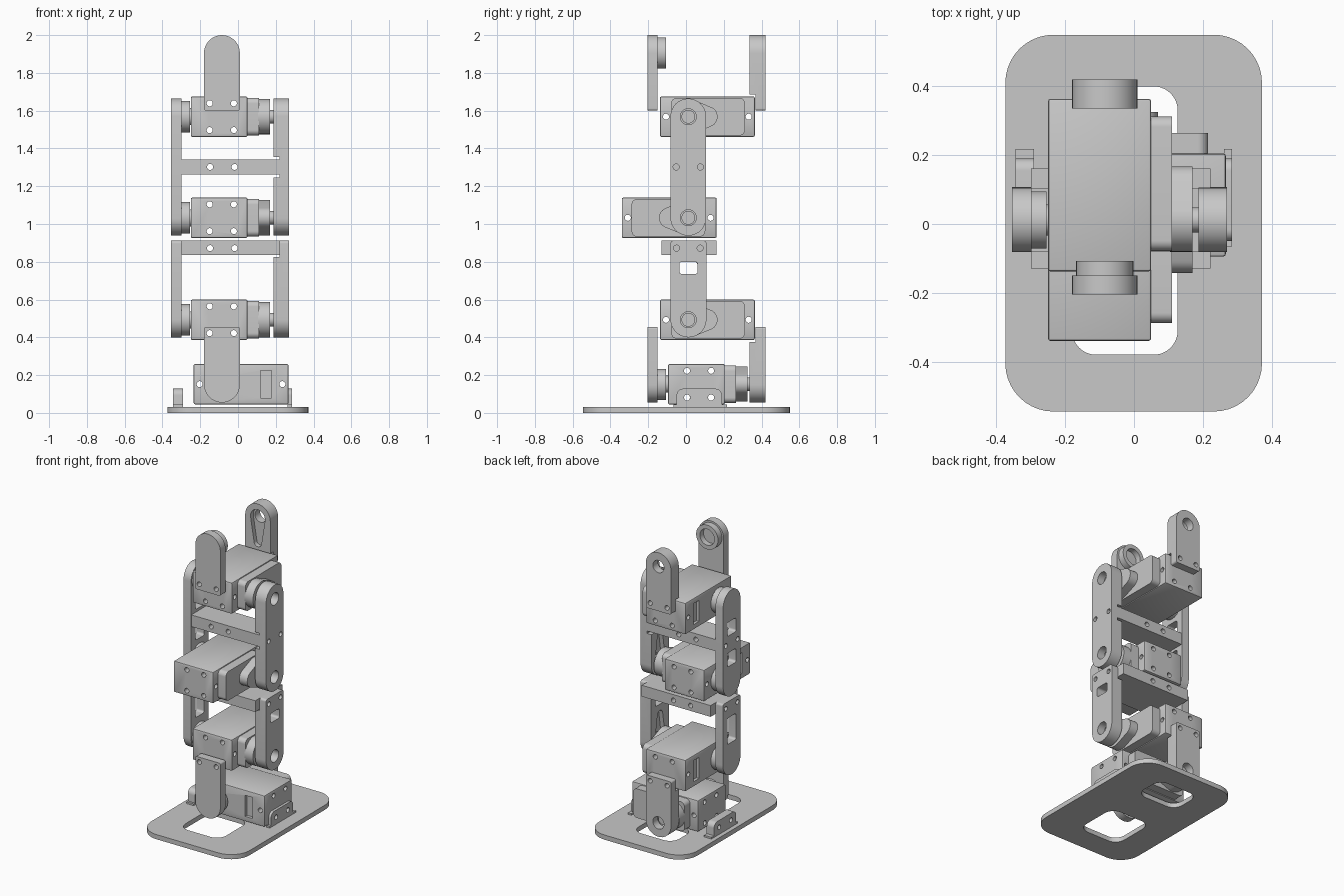
import bpy, bmesh, math
from mathutils import Matrix, Vector
from mathutils.geometry import convex_hull_2d

if "Cube" in bpy.data.objects:
    bpy.data.objects.remove(bpy.data.objects["Cube"], do_unlink=True)

TONE = (0.58, 0.58, 0.58, 1)
GREY = bpy.data.materials.new("grey plastic")
GREY.use_nodes = True
GREY.diffuse_color = TONE
GREY.node_tree.nodes["Principled BSDF"].inputs["Base Color"].default_value = TONE


# Local frames: u across, v along the extrusion, w up the outline
def frame(u, v, w, origin=(0, 0, 0)):
    m = Matrix((u, v, w)).transposed().to_4x4()
    m.translation = Vector(origin)
    return m


X, Y, Z = (1, 0, 0), (0, 1, 0), (0, 0, 1)
ALONG_Y = frame(X, Y, Z)
ALONG_X = frame(Y, X, Z)
ALONG_Z = frame(X, Z, Y)
SWAP = frame(Y, X, Z)


def rrect(u0, u1, w0, w1, rb=0.0, rt=None):
    """Rounded rectangle outline with bottom and top corner radii."""
    rt = rb if rt is None else rt
    corners = ((u1, w1, rt, -1, -1), (u0, w1, rt, 1, -1), (u0, w0, rb, 1, 1), (u1, w0, rb, -1, 1))
    pts = []
    for i, (u, w, r, su, sw) in enumerate(corners):
        steps = 10 if r > 0 else 0
        for k in range(steps + 1):
            a = math.pi / 2 * (i + (k / steps if steps else 0))
            p = Vector((u + su * r + r * math.cos(a), w + sw * r + r * math.sin(a)))
            if not pts or (p - pts[-1]).length > 1e-5:
                pts.append(p)
    if (pts[0] - pts[-1]).length < 1e-5:
        pts.pop()
    return pts


def disc(u, w, r):
    return rrect(u - r, u + r, w - r, w + r, r)


def prism(name, pts, v0, v1, m=ALONG_Y, bevel=0.0):
    bm = bmesh.new()
    face = bm.faces.new([bm.verts.new(m @ Vector((p[0], v0, p[1]))) for p in pts])
    ext = bmesh.ops.extrude_face_region(bm, geom=[face])
    shift = m.to_3x3() @ Vector((0, v1 - v0, 0))
    bmesh.ops.translate(bm, verts=[g for g in ext["geom"] if isinstance(g, bmesh.types.BMVert)], vec=shift)
    if bevel:
        bmesh.ops.bevel(bm, geom=bm.edges[:], offset=bevel, segments=2, affect="EDGES", profile=0.5)
    bmesh.ops.recalc_face_normals(bm, faces=bm.faces[:])
    mesh = bpy.data.meshes.new(name)
    bm.to_mesh(mesh)
    bm.free()
    mesh.materials.append(GREY)
    obj = bpy.data.objects.new(name, mesh)
    bpy.context.collection.objects.link(obj)
    return obj


def activate(obj):
    bpy.ops.object.select_all(action="DESELECT")
    obj.select_set(True)
    bpy.context.view_layer.objects.active = obj


def cut(obj, pts, v0, v1, m=ALONG_Y):
    tool = prism("cutter", pts, v0, v1, m)
    mod = obj.modifiers.new("cut", "BOOLEAN")
    mod.operation, mod.solver, mod.object = "DIFFERENCE", "EXACT", tool
    activate(obj)
    bpy.ops.object.modifier_apply(modifier=mod.name)
    bpy.data.objects.remove(tool, do_unlink=True)


HOLE = 0.016


# Servo: case, gear stage, lobed output housing, shaft and rear pin
def servo(name, m):
    case = prism(name + "_case", rrect(-0.15, 0.352, -0.107, 0.107), 0, 0.3, m, 0.008)
    for u in (-0.118, 0.32):
        cut(case, disc(u, 0, HOLE), -0.1, 0.5, m)
    for v in (0.1, 0.228):
        for w in (-0.071, 0.071):
            cut(case, disc(v, w, HOLE), -0.5, 0.6, m @ SWAP)
    cut(case, rrect(0.205, 0.262, -0.072, 0.072), -0.1, 0.02, m)
    prism(name + "_gear_stage", rrect(-0.09, 0.3, -0.1, 0.1, 0.03), 0.295, 0.36, m)
    points = disc(0, 0, 0.093) + disc(0.1, 0, 0.055)
    lobe = [points[i] for i in convex_hull_2d(points)]
    prism(name + "_output_housing", lobe, 0.355, 0.42, m)
    prism(name + "_shaft", disc(0, 0, 0.036), 0.415, 0.465, m)
    prism(name + "_rear_pin", disc(0, 0, 0.045), -0.04, 0.005, m)


servo("ankle_servo", frame(X, Y, Z, (-0.085, -0.095, 0.152)))
servo("shin_servo", frame(Y, X, Z, (-0.25, 0.012, 0.493)))
servo("knee_servo", frame((0, -1, 0), X, Z, (-0.25, 0.012, 1.033)))
servo("hip_servo", frame(Y, X, Z, (-0.25, 0.012, 1.568)))


# Closed arm with a ring-shaped bearing boss at each pivot
def bearing_arm(name, outline, v0, v1, u, pivots, m):
    arm = prism(name, outline, v0, v1, m)
    for w in pivots:
        boss = prism(name + "_boss", disc(u, w, 0.083), v1 - 0.005, v1 + 0.043, m)
        cut(boss, disc(u, w, 0.055), v1 + 0.004, v1 + 0.1, m)
    return arm


# Driven arm with a through hole and keyhole recess at each pivot
def horn_arm(name, outline, v0, v1, u, pivots, notch, m):
    arm = prism(name, outline, v0, v1, m)
    for w, way in pivots:
        cut(arm, disc(u, w, 0.042), v0 - 0.1, v1 + 0.1, m)
        key = disc(u, w, 0.055) + disc(u, w + way * 0.17, 0.028)
        cut(arm, [key[i] for i in convex_hull_2d(key)], v0 - 0.1, v0 + 0.03, m)
    cut(arm, rrect(u - 0.2, u + 0.2, *notch), v0 - 0.1, v0 + 0.033, m)
    return arm


def drill(obj, us, w, m):
    for u in us:
        cut(obj, disc(u, w, HOLE), -1, 1, m)


# Ankle and hip yokes, turning about y
for name, w0, w1, rb, rt, pivot, way, notch, hole in (
        ("ankle_yoke", 0.055, 0.455, 0.095, 0.012, 0.15, 1, (0.375, 0.5), 0.422),
        ("hip_yoke", 1.6, 2.0, 0.012, 0.095, 1.905, -1, (1.55, 1.685), 1.639)):
    shape = rrect(-0.18, 0.01, w0, w1, rb, rt)
    front = bearing_arm(name + "_front_arm", shape, -0.205, -0.15, -0.085, [pivot], ALONG_Y)
    back = horn_arm(name + "_back_arm", shape, 0.335, 0.42, -0.085, [(pivot, way)], notch, ALONG_Y)
    for arm in (front, back):
        drill(arm, (-0.15, -0.022), hole, ALONG_Y)

# Lower link between shin servo and knee servo, turning about x
shape = rrect(-0.082, 0.108, 0.4, 0.912, 0.095, 0.015)
right = bearing_arm("lower_link_right_arm", shape, -0.355, -0.298, 0.012, [0.493], ALONG_X)
left = horn_arm("lower_link_left_arm", shape, 0.188, 0.27, 0.012, [(0.493, 1)], (0.825, 1), ALONG_X)
cut(right, rrect(-0.035, 0.06, 0.62, 0.8, 0.015), -1, 1, ALONG_X)
cut(left, rrect(-0.035, 0.062, 0.735, 0.8, 0.015), -1, 1, ALONG_X)
lower_bar = prism("lower_link_crossbar", rrect(-0.3, 0.222, 0.835, 0.912), -0.13, 0.162)
for part in (right, left):
    drill(part, (-0.05, 0.075), 0.872, ALONG_X)
drill(lower_bar, (-0.148, -0.018), 0.872, ALONG_Y)

# Upper link between knee servo and hip servo
shape = rrect(-0.082, 0.106, 0.938, 1.664, 0.094)
right = bearing_arm("upper_link_right_arm", shape, -0.355, -0.298, 0.012, [1.033, 1.568], ALONG_X)
left = horn_arm("upper_link_left_arm", shape, 0.188, 0.27, 0.012,
                [(1.033, 1), (1.568, -1)], (1.245, 1.355), ALONG_X)
for z in (1.15, 1.36):
    cut(right, rrect(-0.035, 0.06, z, z + 0.095, 0.015), -1, 1, ALONG_X)
upper_bar = prism("upper_link_crossbar", rrect(-0.3, 0.222, 1.262, 1.342), -0.08, 0.105)
for part in (right, left):
    drill(part, (-0.052, 0.076), 1.302, ALONG_X)
drill(upper_bar, (-0.148, -0.018), 1.302, ALONG_Y)

# Foot plate with two openings, and its servo brackets
foot = prism("foot_plate", rrect(-0.374, 0.372, -0.545, 0.55, 0.14), 0, 0.032, ALONG_Z)
cut(foot, rrect(-0.18, 0.127, -0.38, -0.06, 0.07), -1, 1, ALONG_Z)
cut(foot, rrect(-0.18, 0.127, 0.18, 0.4, 0.07), -1, 1, ALONG_Z)
for name, x0, x1 in (("right", -0.345, -0.29), ("left", 0.262, 0.285)):
    bracket = prism("foot_bracket_" + name, rrect(-0.05, 0.19, 0.02, 0.128, 0, 0.035), x0, x1, ALONG_X)
    prism("foot_bracket_base_" + name, rrect(-0.065, 0.218, 0.02, 0.044), x0, x1, ALONG_X)
    drill(bracket, (0.006, 0.133), 0.081, ALONG_X)

# Smooth round walls, keep edges crisp
bpy.ops.object.select_all(action="DESELECT")
for obj in bpy.context.scene.objects:
    if obj.type == "MESH" and GREY.name in obj.data.materials:
        obj.select_set(True)
        bpy.context.view_layer.objects.active = obj
bpy.ops.object.shade_smooth_by_angle(angle=math.radians(30))
